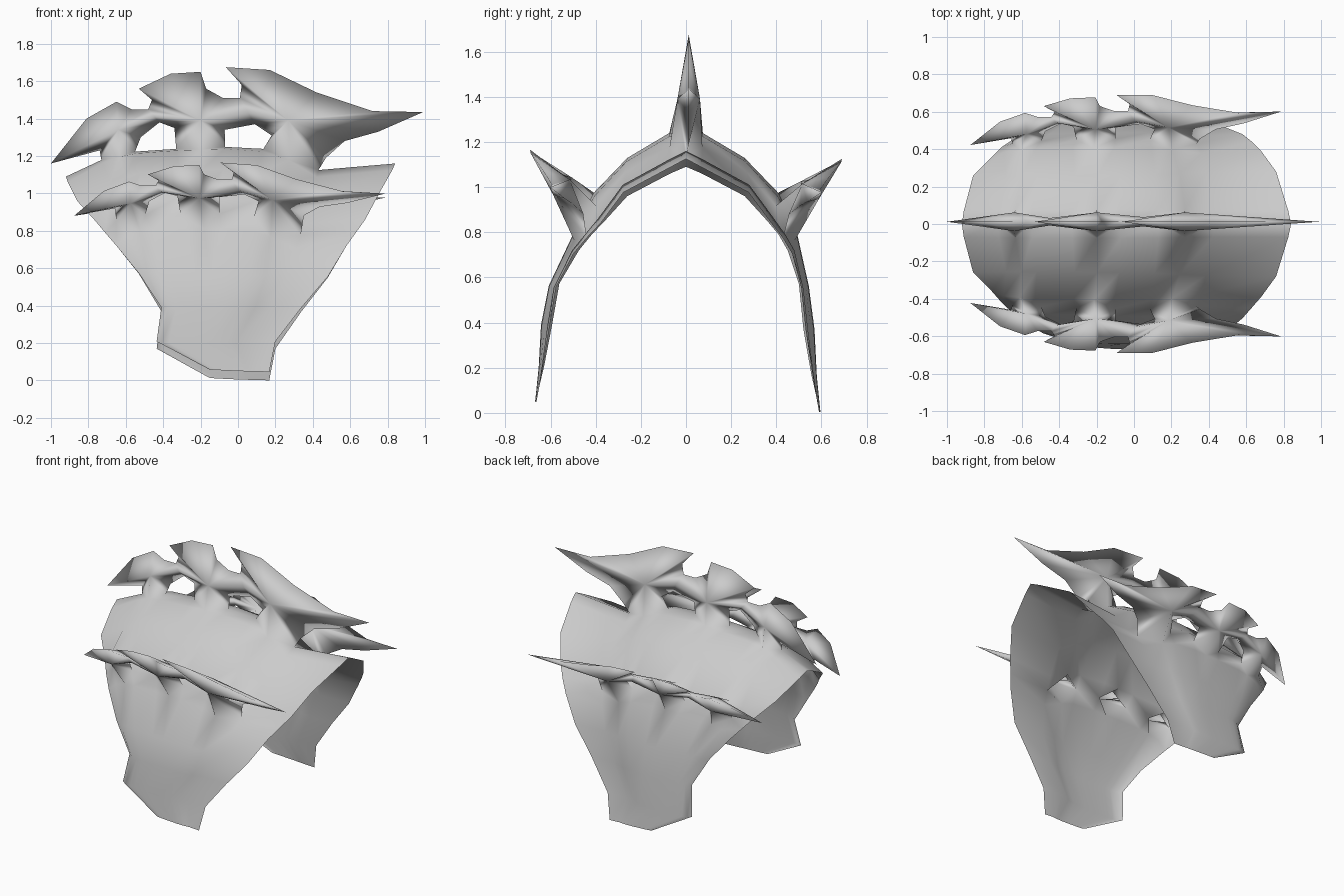
import bpy, bmesh, math
from mathutils import Vector

if "Cube" in bpy.data.objects:
    bpy.data.objects.remove(bpy.data.objects["Cube"])

# Half arch rows, from crown to lower tip:
# left x, right x, left (y, z), right (y, z), middle (y, z)
ROWS = [
    (-.92, .84, 0, 1.09, 0, 1.16, 0, 1.25),
    (-.91, .825, .07, 1.06, .07, 1.125, .075, 1.24),
    (-.86, .76, .26, .96, .28, 1.01, .26, 1.13),
    (-.76, .68, .36, .85, .39, .86, .41, .975),
    (-.71, .63, .41, .79, .44, .79, .455, .89),
    (-.65, .58, .45, .72, .48, .72, .49, .81),
    (-.53, .48, .50, .57, .52, .55, .545, .56),
    (-.41, .34, .52, .37, .54, .37, .57, .37),
    (-.435, .20, .555, .17, .565, .17, .58, .16),
    (-.155, .167, .59, .015, .59, 0, .595, .005),
]
# Column fractions (each stem has a left, centre and right column) and bulge
U_TOP = [0, .108, .159, .21, .335, .41, .483, .6, .682, .767, 1]
U_SIDE = [0, .045, .104, .16, .30, .38, .455, .593, .67, .78, 1]
BULGE = [0, .65, .85, .95, 1, 1, 1, .85, .5, -.15, 0]

# Fin lobes: centre, then rim from the stem's left foot to its right foot
LOBES = [
    ((-.64, 1.34, .05),
     [(-.74, 1.23), (-1, 1.16), (-.81, 1.40), (-.65, 1.49), (-.57, 1.45),
      (-.48, 1.45), (-.45, 1.415, .02), (-.42, 1.38), (-.52, 1.30)]),
    ((-.2, 1.39, .05),
     [(-.34, 1.35), (-.42, 1.38), (-.45, 1.415, .02), (-.48, 1.45), (-.46, 1.5),
      (-.53, 1.56), (-.36, 1.64), (-.2, 1.65), (-.17, 1.56), (-.08, 1.51),
      (.01, 1.51), (.05, 1.44, .025), (.09, 1.37), (-.07, 1.34)]),
    ((.27, 1.39, .05),
     [(.18, 1.31), (.09, 1.37), (.05, 1.44, .025), (.01, 1.51), (.02, 1.58),
      (-.065, 1.675), (.17, 1.66), (.42, 1.54), (.72, 1.44), (.99, 1.435),
      (.75, 1.33), (.57, 1.28), (.47, 1.19)]),
]
FIN_ROWS = (-4, 0, 4)


def shell_point(j, c):
    """Point on the arched shell; negative rows are the front half."""
    xl, xr, yl, zl, yr, zr, ym, zm = ROWS[abs(j)]
    u = (U_TOP if abs(j) < 3 else U_SIDE)[c]
    b = BULGE[c]
    y = yl + (yr - yl) * u + b * (ym - (yl + yr) / 2)
    z = zl + (zr - zl) * u + b * (zm - (zl + zr) / 2)
    if j < 0:
        # the front flap hangs slightly further out and higher
        y = -(y + .073 * min(1, max(0, (.82 - z) / .3)))
        z += .045 * min(1, max(0, (.6 - z) / .5))
    return Vector((xl + (xr - xl) * u, y, z))


def fin_point(row, p, side):
    """Place a fin outline point on the crown fin or on a leaning side fin."""
    x, w = p[0], p[1]
    t = side * (p[2] if len(p) > 2 else 0)
    if row == 0:
        return Vector((x, .012 + t, w))
    d = 1.675 - w
    t -= .05 * max(0, x)
    y = .69 - .52 * d - .727 * t
    # the back fin sits a little lower than the front one
    z = (1.125 - .475 * d if row > 0 else 1.165 - .55 * d) + .687 * t
    return Vector((x * .835 - .04, y if row > 0 else -y, z))


bm = bmesh.new()


def face(points):
    bm.faces.new([bm.verts.new(p) for p in points])


# Shell, leaving a diamond opening under each hollow stem
for j in range(-9, 9):
    for c in range(10):
        quad = [(j, c), (j, c + 1), (j + 1, c + 1), (j + 1, c)]
        if (j in FIN_ROWS or j + 1 in FIN_ROWS) and c % 3 != 0 and c < 9:
            fin = j if j in FIN_ROWS else j + 1
            quad.remove((fin, c + 1 if c % 3 == 1 else c))
        face([shell_point(*q) for q in quad])

# Three fins, each with two sheets meeting at the rim and rooted in the shell
for row in FIN_ROWS:
    for k, (centre, rim) in enumerate(LOBES):
        c = 3 * k + 1
        for side in (1, -1):
            step = -side if row > 0 else side
            loop = [shell_point(row, c)]
            loop += [fin_point(row, p, side) for p in rim]
            loop += [shell_point(row, c + 2), shell_point(row + step, c + 1)]
            hub = fin_point(row, centre, side)
            for i, p in enumerate(loop):
                face([hub, p, loop[(i + 1) % len(loop)]])

bmesh.ops.remove_doubles(bm, verts=bm.verts, dist=.0005)
bmesh.ops.recalc_face_normals(bm, faces=bm.faces)
# Keep the outer side of the shell facing outward
crown = max((f for f in bm.faces if len(f.verts) == 4),
            key=lambda f: f.calc_center_median().z)
if crown.normal.z < 0:
    bmesh.ops.reverse_faces(bm, faces=bm.faces)

mesh = bpy.data.meshes.new("finned_shell")
bm.to_mesh(mesh)
bm.free()
shell = bpy.data.objects.new("finned_shell", mesh)
bpy.context.collection.objects.link(shell)

grey = bpy.data.materials.new("light grey")
grey.diffuse_color = (.6, .6, .6, 1)
grey.use_nodes = True
grey.node_tree.nodes["Principled BSDF"].inputs["Base Color"].default_value = grey.diffuse_color
mesh.materials.append(grey)

bpy.context.view_layer.objects.active = shell
shell.select_set(True)
bpy.ops.object.shade_smooth_by_angle(angle=math.radians(180))
